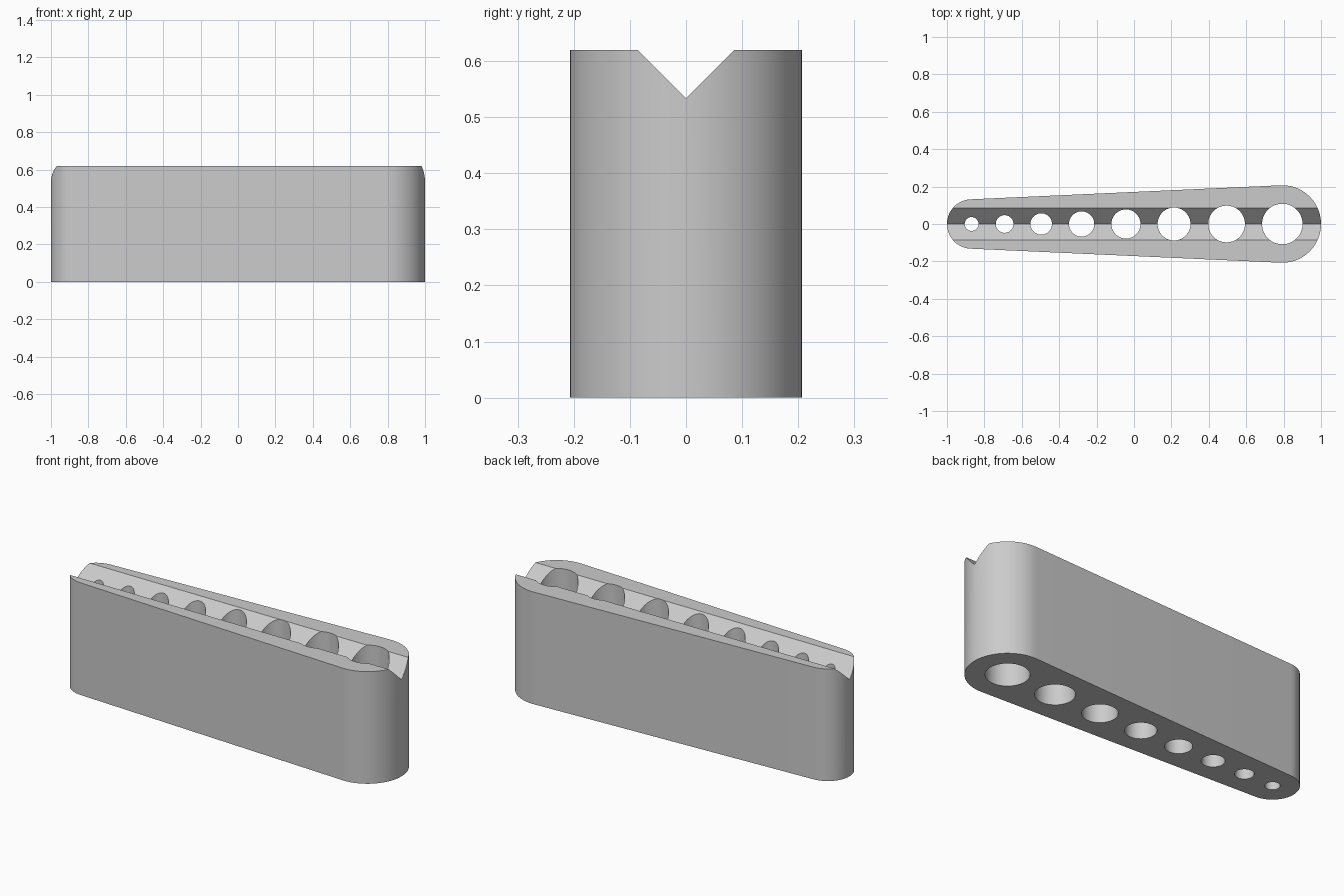
import bpy
import bmesh
from math import acos, cos, sin, pi, radians
from mathutils import Vector

cube = bpy.data.objects.get("Cube")
if cube:
    bpy.data.objects.remove(cube, do_unlink=True)

HEIGHT = 0.62
SMALL_X, SMALL_R = -0.868, 0.132
BIG_X, BIG_R = 0.793, 0.207
GROOVE = 0.086
HOLE_XS = (-0.868, -0.692, -0.496, -0.28, -0.043, 0.214, 0.495, 0.793)

grey = bpy.data.materials.new("plain grey")
grey.use_nodes = True
colour = (0.6, 0.6, 0.6, 1)
grey.diffuse_color = colour
grey.node_tree.nodes["Principled BSDF"].inputs["Base Color"].default_value = colour


def arc(x, radius, start, end, steps):
    angles = [start + (end - start) * i / steps for i in range(steps + 1)]
    return [(x + radius * cos(a), radius * sin(a)) for a in angles]


def add_prism(bm, points, offset):
    """Closed solid between a loop of 3D points and its shifted copy."""
    near = [bm.verts.new(p) for p in points]
    far = [bm.verts.new(Vector(p) + Vector(offset)) for p in points]
    bm.faces.new(near[::-1])
    bm.faces.new(far)
    for i in range(len(near)):
        bm.faces.new((near[i - 1], near[i], far[i], far[i - 1]))


def make_object(name, bm):
    bmesh.ops.recalc_face_normals(bm, faces=bm.faces)
    mesh = bpy.data.meshes.new(name)
    bm.to_mesh(mesh)
    bm.free()
    mesh.materials.append(grey)
    obj = bpy.data.objects.new(name, mesh)
    bpy.context.collection.objects.link(obj)
    return obj


# Tapered block: two round ends joined by tangent sides
tangent = acos((SMALL_R - BIG_R) / (BIG_X - SMALL_X))
outline = (arc(BIG_X, BIG_R, -tangent, tangent, 40)
           + arc(SMALL_X, SMALL_R, tangent, 2 * pi - tangent, 40))
bm = bmesh.new()
add_prism(bm, [(x, y, 0) for x, y in outline], (0, 0, HEIGHT))
block = make_object("drill_guide_block", bm)

# Row of through holes growing in even steps
bm = bmesh.new()
for i, x in enumerate(HOLE_XS):
    ring = arc(x, 0.037 + 0.0102 * i, pi / 48, 2 * pi + pi / 48, 48)[:-1]
    add_prism(bm, [(px, py, -0.1) for px, py in ring], (0, 0, HEIGHT + 0.2))
holes = make_object("hole_cutter", bm)

# V groove along the top
bm = bmesh.new()
profile = [(0, -GROOVE), (2 * GROOVE, GROOVE), (-2 * GROOVE, GROOVE)]
add_prism(bm, [(-1.2, y, HEIGHT + z) for y, z in profile], (2.4, 0, 0))
groove = make_object("groove_cutter", bm)

# Cut the block, then drop the cutters
for cutter in (holes, groove):
    cutter.hide_render = True
    mod = block.modifiers.new(cutter.name, "BOOLEAN")
    mod.operation = "DIFFERENCE"
    mod.solver = "EXACT"
    mod.object = cutter
depsgraph = bpy.context.evaluated_depsgraph_get()
cut_mesh = bpy.data.meshes.new_from_object(block.evaluated_get(depsgraph))
block.modifiers.clear()
block.data = cut_mesh
for cutter in (holes, groove):
    bpy.data.objects.remove(cutter, do_unlink=True)

# Smooth round walls, crisp edges
for obj in bpy.context.selected_objects:
    obj.select_set(False)
block.select_set(True)
bpy.context.view_layer.objects.active = block
bpy.ops.object.shade_smooth_by_angle(angle=radians(30))
